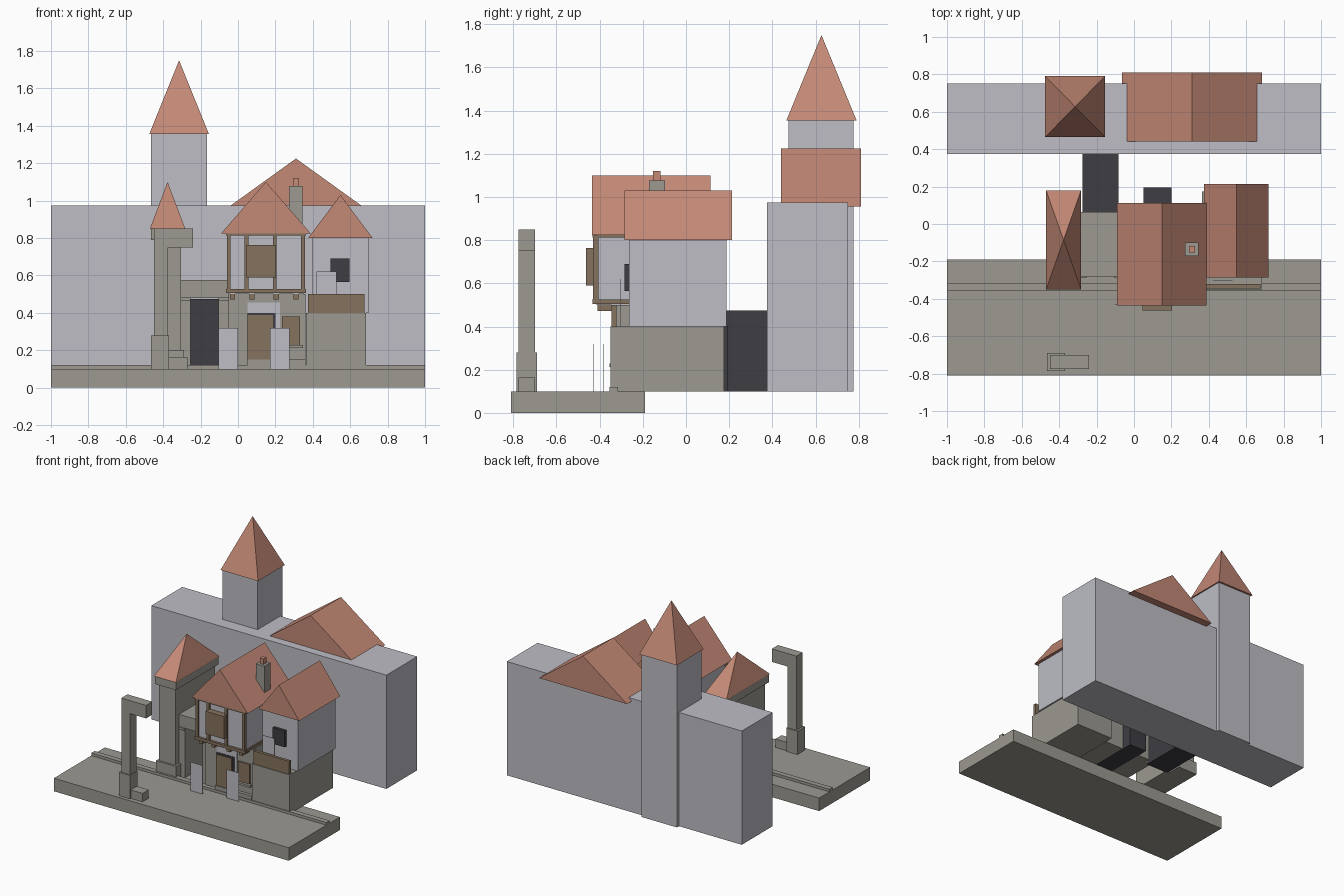
import bpy


def material(name, rgb):
    m = bpy.data.materials.new(name)
    m.diffuse_color = (*rgb, 1)
    return m


PLASTER = material("pale_plaster", (0.51, 0.51, 0.56))
STONE = material("grey_stone", (0.333, 0.319, 0.283))
TILE = material("terracotta_tile", (0.55, 0.25, 0.18))
WOOD = material("brown_timber", (0.238, 0.171, 0.114))
DARK = material("dark_opening", (0.048, 0.047, 0.056))


def mesh(name, verts, faces, mat):
    me = bpy.data.meshes.new(name)
    me.from_pydata(verts, [], faces)
    me.materials.append(mat)
    ob = bpy.data.objects.new(name, me)
    bpy.context.collection.objects.link(ob)
    return ob


def box(name, x, y, z, mat):
    verts = [(a, b, c) for c in z for b in y for a in x]
    faces = [(0, 2, 3, 1), (4, 5, 7, 6), (0, 1, 5, 4),
             (1, 3, 7, 5), (3, 2, 6, 7), (2, 0, 4, 6)]
    return mesh(name, verts, faces, mat)


def gable(name, x, y, z):
    """Solid gable roof with its ridge along y."""
    mid = (x[0] + x[1]) / 2
    verts = [p for b in y for p in ((x[0], b, z[0]), (x[1], b, z[0]), (mid, b, z[1]))]
    faces = [(0, 1, 2), (3, 5, 4), (0, 3, 4, 1), (1, 4, 5, 2), (0, 2, 5, 3)]
    return mesh(name, verts, faces, TILE)


def pyramid(name, x, y, z):
    verts = [(x[0], y[0], z[0]), (x[1], y[0], z[0]), (x[1], y[1], z[0]), (x[0], y[1], z[0]),
             (sum(x) / 2, sum(y) / 2, z[1])]
    faces = [(3, 2, 1, 0), (0, 1, 4), (1, 2, 4), (2, 3, 4), (3, 0, 4)]
    return mesh(name, verts, faces, TILE)


# Street slab and curb
box("street", (-1, 1), (-0.81, -0.19), (0, 0.10), STONE)
box("curb", (-1, 1), (-0.355, -0.315), (0.09, 0.12), STONE)

# Rear block with its tower and large roof
box("rear_block", (-1, 1), (0.375, 0.75), (0.10, 0.975), PLASTER)
box("rear_tower", (-0.465, -0.165), (0.475, 0.775), (0.10, 1.355), PLASTER)
pyramid("rear_tower_roof", (-0.475, -0.155), (0.465, 0.79), (1.355, 1.75))
gable("rear_roof", (-0.065, 0.685), (0.44, 0.81), (0.955, 1.225))

# Gate tower
box("gate_tower", (-0.445, -0.305), (-0.325, 0.155), (0.10, 0.80), STONE)
box("gate_tower_base", (-0.46, -0.29), (-0.34, 0.17), (0.10, 0.20), STONE)
box("gate_tower_cornice", (-0.465, -0.288), (-0.345, 0.175), (0.79, 0.852), STONE)
pyramid("gate_tower_roof", (-0.47, -0.283), (-0.35, 0.18), (0.852, 1.10))

# Gateway with a dark passage
box("gate_left_jamb", (-0.31, -0.255), (-0.28, 0.065), (0.10, 0.48), STONE)
box("gate_right_jamb", (-0.105, -0.05), (-0.28, 0.065), (0.10, 0.48), STONE)
box("gate_lintel", (-0.305, -0.05), (-0.28, 0.065), (0.48, 0.575), STONE)
for i, x in enumerate(((-0.31, -0.255), (-0.105, -0.05))):
    box(f"gate_impost_{i}", x, (-0.29, -0.27), (0.465, 0.482), STONE)
box("gate_passage", (-0.275, -0.082), (0.05, 0.378), (0.098, 0.475), DARK)

# Middle house, ground floor
box("ground_floor", (-0.05, 0.36), (-0.325, 0.11), (0.10, 0.50), STONE)
box("door_step", (0.05, 0.36), (-0.35, -0.31), (0.10, 0.15), STONE)
box("door_surround", (0.05, 0.225), (-0.331, -0.32), (0.15, 0.455), PLASTER)
box("door_opening", (0.05, 0.20), (-0.335, -0.325), (0.15, 0.40), DARK)
box("door_room", (0.05, 0.20), (-0.28, 0.195), (0.098, 0.40), DARK)
box("door", (0.053, 0.186), (-0.342, -0.33), (0.15, 0.388), WOOD)
box("shop_shutter", (0.235, 0.332), (-0.335, -0.32), (0.228, 0.38), WOOD)
box("shop_sill", (0.22, 0.348), (-0.354, -0.32), (0.212, 0.228), STONE)

# Middle house, overhanging upper floor
box("upper_floor", (-0.05, 0.35), (-0.415, 0.10), (0.50, 0.83), PLASTER)
for i, x in enumerate((-0.03, 0.075, 0.205, 0.31)):
    box(f"joist_{i}", (x - 0.014, x + 0.014), (-0.41, -0.32), (0.472, 0.51), WOOD)
for i, x in enumerate((-0.05, 0.045, 0.197, 0.347)):
    box(f"timber_post_{i}", (x - 0.01, x + 0.01), (-0.43, -0.405), (0.51, 0.83), WOOD)
for i, z in enumerate((0.505, 0.813)):
    box(f"timber_rail_{i}", (-0.065, 0.363), (-0.433, -0.408), (z, z + 0.022), WOOD)
    for x in (-0.057, 0.342):
        box(f"side_rail_{i}", (x, x + 0.015), (-0.41, 0.10), (z, z + 0.02), WOOD)
box("bay_window", (0.046, 0.203), (-0.463, -0.41), (0.59, 0.763), WOOD)
gable("middle_roof", (-0.09, 0.388), (-0.435, 0.113), (0.825, 1.10))

# Chimney
box("chimney", (0.272, 0.345), (-0.172, -0.098), (0.85, 1.077), STONE)
box("chimney_pot", (0.293, 0.325), (-0.152, -0.118), (1.07, 1.12), TILE)

# Right house with a terrace in front
box("terrace_base", (0.363, 0.685), (-0.35, 0.175), (0.10, 0.40), STONE)
box("terrace_rail", (0.373, 0.675), (-0.345, -0.322), (0.40, 0.50), WOOD)
box("right_house", (0.395, 0.697), (-0.265, 0.187), (0.40, 0.805), PLASTER)
box("right_window", (0.495, 0.597), (-0.286, -0.26), (0.565, 0.69), DARK)
gable("right_roof", (0.375, 0.72), (-0.285, 0.213), (0.80, 1.03))

# Flat pale standing panels
for i, (x, y, z) in enumerate(((-0.105, -0.43, 0.10), (0.17, -0.385, 0.10), (0.42, -0.305, 0.40))):
    box(f"standing_panel_{i}", (x, x + 0.106), (y, y + 0.002), (z, z + 0.22), PLASTER)

# Hanging-arm post on the street
box("post_base", (-0.465, -0.37), (-0.785, -0.69), (0.10, 0.28), STONE)
box("post_shaft", (-0.45, -0.375), (-0.775, -0.70), (0.28, 0.75), STONE)
box("post_arm", (-0.45, -0.24), (-0.775, -0.70), (0.75, 0.85), STONE)
box("post_foot", (-0.37, -0.27), (-0.775, -0.70), (0.10, 0.165), STONE)
